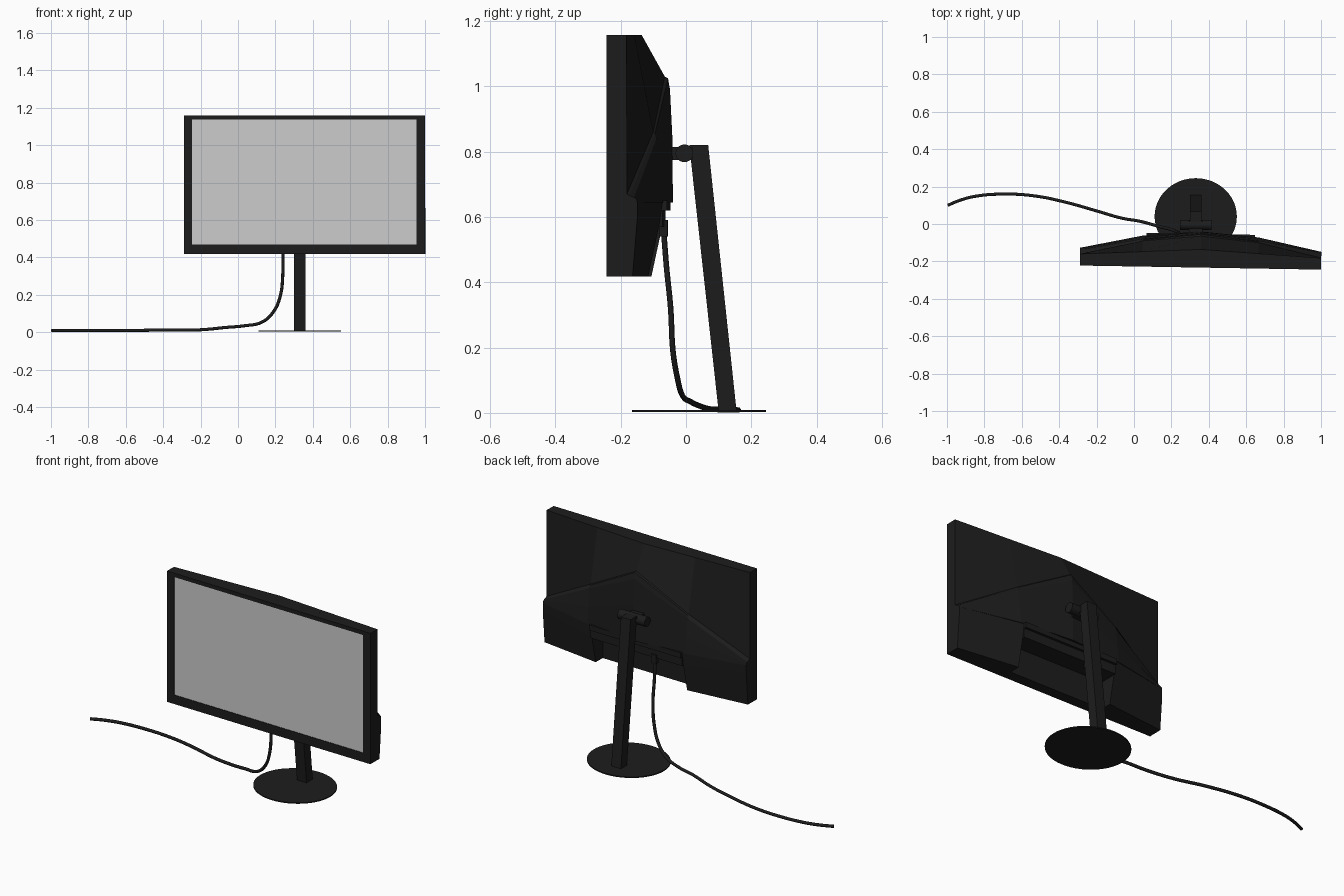
import bpy, bmesh, math
from mathutils import Matrix, Vector

if "Cube" in bpy.data.objects:
    bpy.data.objects.remove(bpy.data.objects["Cube"])

black = bpy.data.materials.new("black_plastic")
black.diffuse_color = (0.012, 0.012, 0.012, 1)
black.use_nodes = True
black.node_tree.nodes["Principled BSDF"].inputs["Base Color"].default_value = black.diffuse_color
# panel frame: local x along the screen, y backwards, slightly turned about z
PANEL = Matrix.Translation((0.355, -0.233, 0)) @ Matrix.Rotation(-0.017, 4, 'Z')
W = 0.645


def loft(name, rings, matrix=PANEL, caps=(True, True), mat=black):
    """Skin a list of equally long closed rings."""
    bm = bmesh.new()
    vs = [[bm.verts.new(p) for p in r] for r in rings]
    n = len(rings[0])
    for a, b in zip(vs, vs[1:]):
        for i in range(n):
            j = (i + 1) % n
            bm.faces.new((a[i], a[j], b[j], b[i]))
    if caps[0]:
        bm.faces.new(vs[0][::-1])
    if caps[1]:
        bm.faces.new(vs[-1])
    bmesh.ops.recalc_face_normals(bm, faces=bm.faces)
    me = bpy.data.meshes.new(name)
    bm.to_mesh(me)
    bm.free()
    me.transform(matrix)
    ob = bpy.data.objects.new(name, me)
    bpy.context.collection.objects.link(ob)
    if mat:
        me.materials.append(mat)
    return ob


def rect(x0, x1, z0, z1, y):
    return [(x0, y, z0), (x1, y, z0), (x1, y, z1), (x0, y, z1)]


def section(x, pts):
    return [(x, d, z) for d, z in pts]


def box(name, x, y, z, matrix=PANEL):
    return loft(name, [rect(*x, *z, y[0]), rect(*x, *z, y[1])], matrix)


# front bezel with a shallow recess, and the screen in it
opening = (-0.6, 0.6, 0.468, 1.136)
loft("bezel", [rect(*opening, 0.005), rect(*opening, 0), rect(-W, W, 0.417, 1.158, 0),
               rect(-W, W, 0.417, 1.158, 0.06)])
bm = bmesh.new()
bm.faces.new([bm.verts.new(p) for p in rect(*opening, 0.003)])
me = bpy.data.meshes.new("screen")
bm.to_mesh(me)
bm.free()
me.transform(PANEL)
bpy.context.collection.objects.link(bpy.data.objects.new("screen", me))

# back shell: sections across the width, with the sloping ridge peaking at the centre
half = [
    (0, [(.05, 1.158), (.097, 1.158), (.168, 1.03), (.178, 1.025), (.184, .99), (.191, .85), (.193, .645), (.05, .645)]),
    (.31, [(.05, 1.158), (.08, 1.158), (.138, .86), (.143, .855), (.148, .84), (.158, .74), (.166, .645), (.05, .645)]),
    (W, [(.05, 1.158), (.062, 1.158), (.063, .67), (.072, .665), (.085, .66), (.092, .655), (.095, .645), (.05, .645)]),
]
loft("back_shell", [section(-x, p) for x, p in half[:0:-1]] + [section(x, p) for x, p in half])

# lower corner housings either side of the connector bay
for side, s in (("left", -1), ("right", 1)):
    loft(side + "_lower_housing", [
        section(s * .29, [(.05, .645), (.166, .645), (.155, .57), (.122, .417), (.05, .417)]),
        section(s * W, [(.05, .645), (.095, .645), (.095, .6), (.08, .417), (.05, .417)])])

# stepped connector housing under the shell
box("connector_housing", (-.29, .29), (.05, .180), (.62, .65))
box("connector_panel", (-.29, .29), (.05, .166), (.57, .625))

# cable plug
box("cable_plug", (-.13, -.10), (.15, .175), (.54, .59))

# stand: leaning post
loft("stand_post", [
    [(x, y, 0.004) for x, y in ((.3, .1), (.36, .1), (.36, .155), (.3, .155))],
    [(x, y, .82) for x, y in ((.3, .01), (.36, .01), (.36, .068), (.3, .068))]], Matrix())


def disc(name, centre, radius, depth, axis='Z', scale=(1, 1, 1)):
    bpy.ops.mesh.primitive_cylinder_add(vertices=48, radius=radius, depth=depth, location=centre,
                                        rotation=(0, math.pi / 2 if axis == 'X' else 0, 0))
    ob = bpy.context.object
    ob.name = name
    ob.scale = scale
    ob.data.materials.append(black)
    bpy.ops.object.shade_smooth_by_angle()
    return ob


disc("stand_base", (.33, .04, .006), .22, .006, scale=(1, .932, 1))
disc("tilt_hinge", (.33, -.005, .795), .027, .17, 'X')
box("hinge_mount", (.295, .365), (-.06, .02), (.775, .815), Matrix())

# cable, drooping from the panel and running along the table
path = [(.24, -.07, .58), (.24, -.06, .45), (.24, -.047, .32), (.225, -.04, .19), (.19, -.027, .11),
        (.13, -.012, .055), (.03, .015, .034), (-.06, .03, .026), (-.2, .07, .013), (-.36, .115, .012),
        (-.53, .15, .01), (-.7, .16, .009), (-.85, .148, .009), (-.93, .127, .009), (-.996, .1, .009)]
cu = bpy.data.curves.new("cable", 'CURVE')
cu.dimensions = '3D'
cu.bevel_depth = .0085
cu.bevel_resolution = 2
cu.use_fill_caps = True
cu.materials.append(black)
sp = cu.splines.new('BEZIER')
sp.resolution_u = 6
sp.bezier_points.add(len(path) - 1)
for bp, p in zip(sp.bezier_points, path):
    bp.co = Vector(p)
    bp.handle_left_type = bp.handle_right_type = 'AUTO'
bpy.context.collection.objects.link(bpy.data.objects.new("cable", cu))
